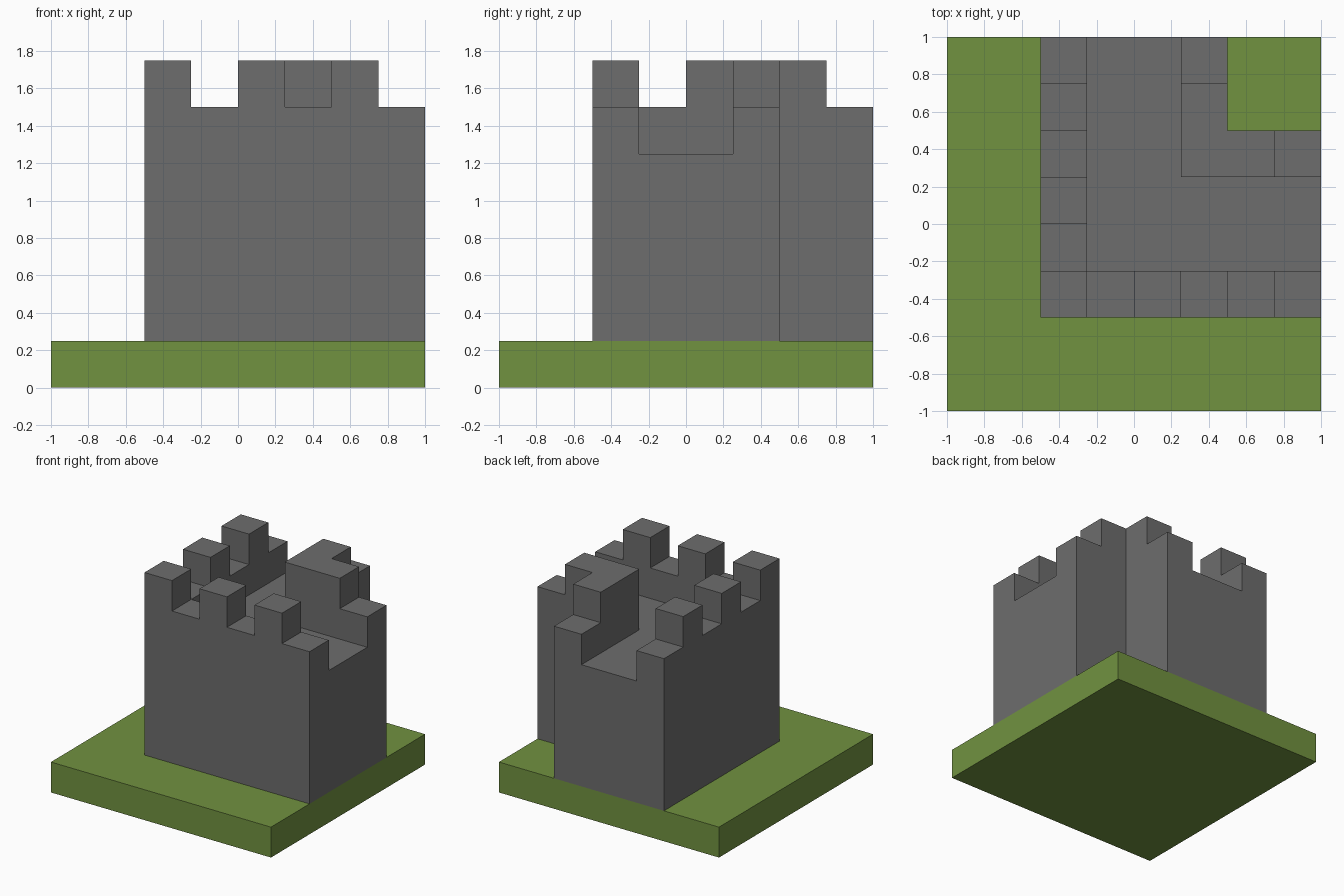
import bpy, bmesh, math
from mathutils import Vector

cube = bpy.data.objects.get("Cube")
if cube:
    bpy.data.objects.remove(cube, do_unlink=True)

STEP = 0.25  # block size of the modular grid


def make_material(name, rgb):
    mat = bpy.data.materials.new(name)
    mat.use_nodes = True
    color = (*rgb, 1.0)
    mat.diffuse_color = color
    mat.node_tree.nodes["Principled BSDF"].inputs["Base Color"].default_value = color
    return mat


def add_object(name, bm, mat):
    mesh = bpy.data.meshes.new(name)
    bm.to_mesh(mesh)
    bm.free()
    mesh.materials.append(mat)
    obj = bpy.data.objects.new(name, mesh)
    bpy.context.collection.objects.link(obj)
    return obj


stone = make_material("stone grey", (0.153, 0.153, 0.153))
grass = make_material("grass green", (0.165, 0.287, 0.051))

# Grass base: a flat square slab
bm = bmesh.new()
bmesh.ops.create_cube(bm, size=1.0)
bmesh.ops.scale(bm, vec=(2.0, 2.0, STEP), verts=bm.verts)
bmesh.ops.translate(bm, vec=(0, 0, STEP / 2), verts=bm.verts)
add_object("grass_base", bm, grass)

# Castle wall corner: plan in blocks above the grass, rows from front to back
# 4 = walkway, 5 = parapet, 6 = merlon, 0 = open ground
PLAN = ("656565",
        "544444",
        "644444",
        "544665",
        "644600",
        "544500")


def height(i, j):
    return int(PLAN[j][i]) if 0 <= i < 6 and 0 <= j < 6 else 0


bm = bmesh.new()


def add_quad(*points):
    bm.faces.new([bm.verts.new(p) for p in points])


up = Vector((0, 0, STEP))
half = STEP / 2
for j in range(6):
    for i in range(6):
        top = height(i, j)
        if not top:
            continue
        centre = Vector((-0.5 + (i + 0.5) * STEP, -0.5 + (j + 0.5) * STEP, STEP))
        # Top of the block column
        add_quad(*[centre + up * top + Vector((sx * half, sy * half, 0))
                   for sx, sy in ((-1, -1), (1, -1), (1, 1), (-1, 1))])
        # Sides that stand above the neighbouring column
        for dx, dy in ((1, 0), (0, 1), (-1, 0), (0, -1)):
            edge = centre + Vector((dx, dy, 0)) * half
            along = Vector((-dy, dx, 0)) * half
            for k in range(height(i + dx, j + dy), top):
                low, high = edge + up * k, edge + up * (k + 1)
                add_quad(low - along, low + along, high + along, high - along)

# Weld the blocks and merge coplanar faces into clean walls
bmesh.ops.remove_doubles(bm, verts=bm.verts, dist=0.001)
bmesh.ops.dissolve_limit(bm, angle_limit=math.radians(1),
                         verts=bm.verts, edges=bm.edges)
add_object("castle_wall_corner", bm, stone)
